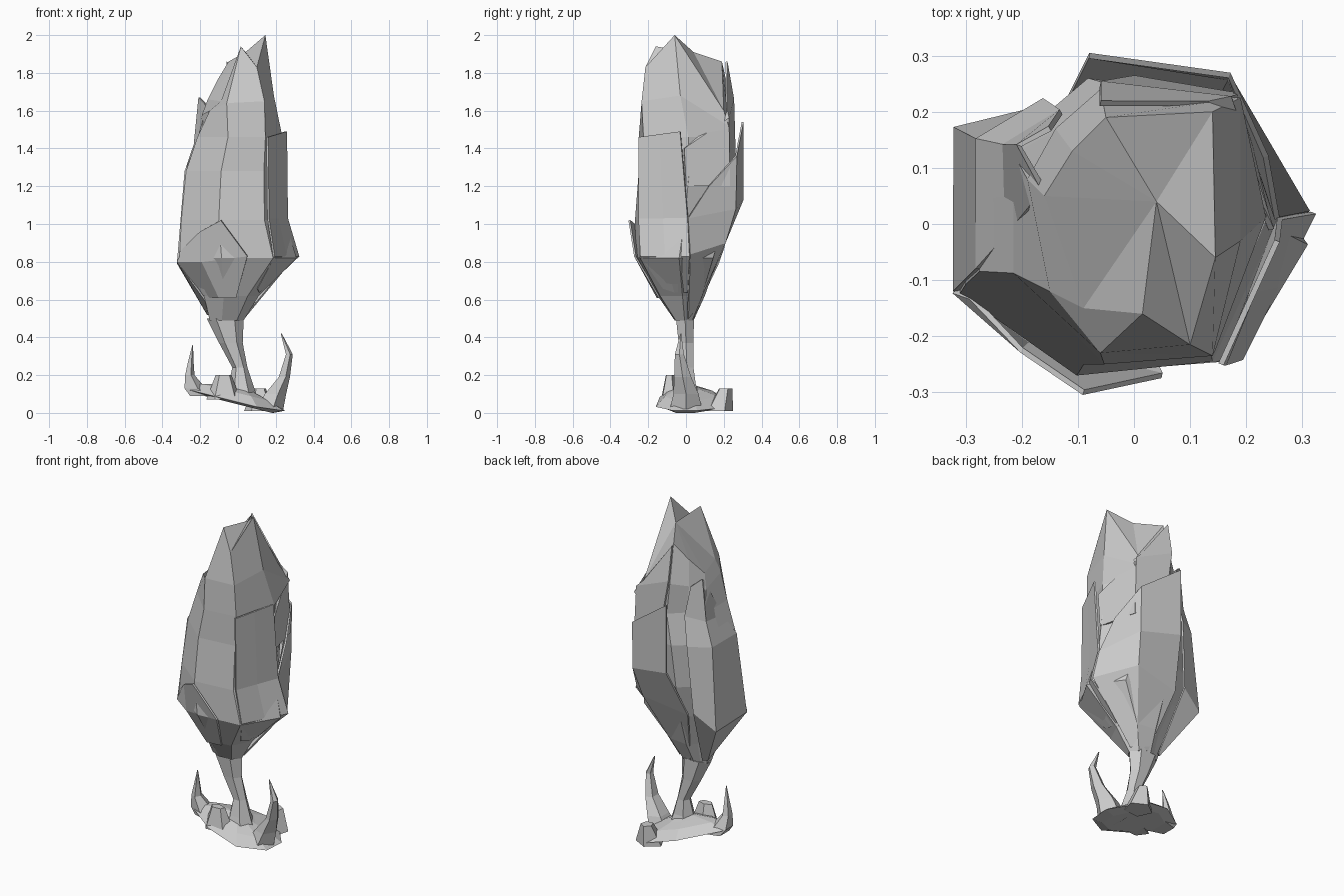
import bpy, bmesh, math


def finish(name, bm, thick=0.0):
    bmesh.ops.recalc_face_normals(bm, faces=bm.faces)
    me = bpy.data.meshes.new(name)
    bm.to_mesh(me)
    bm.free()
    ob = bpy.data.objects.new(name, me)
    bpy.context.collection.objects.link(ob)
    if thick:
        mod = ob.modifiers.new("thickness", 'SOLIDIFY')
        mod.thickness = thick
        mod.offset = 0
    return ob


def loft(name, rings, cap_centre=None):
    """Skin closed rings of equal point count; cap the ends."""
    bm = bmesh.new()
    rows = [[bm.verts.new(p) for p in r] for r in rings]
    n = len(rows[0])
    for a, b in zip(rows, rows[1:]):
        for i in range(n):
            j = (i + 1) % n
            bm.faces.new((a[i], a[j], b[j], b[i]))
    bm.faces.new(rows[0][::-1])
    if cap_centre:
        c = bm.verts.new(cap_centre)
        for i in range(n):
            bm.faces.new((rows[-1][i], rows[-1][(i + 1) % n], c))
    else:
        bm.faces.new(rows[-1])
    return finish(name, bm)


def petal(name, rows, thick=0.01):
    """Open sheet from rows of points: left edge, rib, right edge."""
    bm = bmesh.new()
    grid = [[bm.verts.new(p) for p in r] for r in rows]
    for a, b in zip(grid, grid[1:]):
        for i in range(len(a) - 1):
            bm.faces.new((a[i], a[i + 1], b[i + 1], b[i]))
    return finish(name, bm, thick)


def box_ring(shape, z, x0, x1, y0, y1):
    cx, cy, rx, ry = (x0 + x1) / 2, (y0 + y1) / 2, (x1 - x0) / 2, (y1 - y0) / 2
    return [(cx + u * rx, cy + v * ry, z) for u, v in shape]


def regular(n, turn=0.0):
    return [(math.cos(turn + math.tau * i / n), math.sin(turn + math.tau * i / n))
            for i in range(n)]


# closed bud: one irregular outline scaled up the height, sloping crown
outline = [(-1, -.35), (-.28, -1), (.6, -.9), (1, .05),
           (.58, .88), (-.25, 1), (-.6, .7), (-1, .5)]
levels = [(.49, -.15, .03, -.06, .04), (.62, -.18, .11, -.15, .10),
          (.82, -.31, .31, -.265, .17), (1.02, -.30, .25, -.27, .23),
          (1.28, -.275, .24, -.25, .26), (1.46, -.215, .235, -.25, .25)]
bud = [box_ring(outline, *lv) for lv in levels]
bud.append([(-.15, -.12, 1.6), (-.06, -.23, 1.64), (.14, -.235, 1.65), (.19, -.03, 1.68),
            (.19, .225, 1.52), (-.06, .24, 1.64), (-.14, .17, 1.62), (-.19, .08, 1.58)])
bud.append([(-.09, -.15, 1.65), (.015, -.16, 1.94), (.10, -.215, 1.83), (.145, -.06, 2.0),
            (.14, .20, 1.6), (-.05, .19, 1.86), (-.11, .13, 1.76), (-.16, .05, 1.66)])
loft("bud_core", bud, (.04, .04, 1.91))

# outer petals
petal("front_petal", [
    [(-.17, -.05, .61), (-.10, -.15, .61), (-.01, -.14, .61)],
    [(-.32, -.12, .8), (-.19, -.215, .8), (.05, -.27, .83)],
    [(-.29, -.13, .87), (-.20, -.225, .96), (-.09, -.30, 1.02)]])
petal("right_front_petal", [
    [(.10, -.12, .66), (.11, -.06, .64), (.12, .01, .64)],
    [(.19, -.24, .83), (.255, -.11, .83), (.32, .02, .83)],
    [(.16, -.25, 1.03), (.21, -.12, 1.03), (.26, .01, 1.03)],
    [(.155, -.25, 1.46), (.205, -.14, 1.475), (.255, -.03, 1.49)]])
petal("back_petal", [
    [(.03, .01, .5), (.02, .05, .55), (-.06, .04, .5)],
    [(.31, .02, .84), (.14, .205, .9), (-.14, .18, .85)],
    [(.255, .01, 1.03), (.17, .26, 1.08), (-.08, .30, 1.13)],
    [(.235, .12, 1.2), (.17, .265, 1.36), (-.08, .30, 1.54)]])
petal("left_petal", [
    [(-.14, .04, .52), (-.16, .02, .52), (-.16, -.05, .58)],
    [(-.19, .20, .88), (-.318, .17, .79), (-.318, -.12, .8)],
    [(-.16, .22, 1.28), (-.278, .15, 1.28), (-.278, -.08, 1.28)],
    [(-.13, .20, 1.45), (-.23, .14, 1.42), (-.225, -.02, 1.4)],
    [(-.15, .17, 1.62), (-.205, .14, 1.67), (-.16, .06, 1.62)]])
petal("right_upper_petal", [
    [(.24, .0, 1.2), (.185, .23, 1.2), (.0, .26, 1.3)],
    [(.245, -.01, 1.4), (.17, .225, 1.56), (-.06, .25, 1.66)],
    [(.20, .09, 1.48), (.13, .215, 1.6), (-.06, .215, 1.86)]])

# thin stem, narrowest just above the base
loft("stem", [box_ring(regular(6), *s) for s in
              [(.06, -.06, .11, -.09, .09), (.15, -.05, .08, -.06, .06),
               (.24, -.03, .05, -.035, .045), (.37, -.10, .025, -.045, .045),
               (.50, -.165, .03, -.06, .05)]])

# tilted root plate, domed towards the stem
rim = [(-.28, -.04), (-.1, -.14), (.1, -.16), (.24, -.07),
       (.25, .06), (.1, .24), (-.07, .2), (-.27, .04)]


def plate_ring(scale, lift):
    return [(x * scale, y * scale, max(0, .045 - .25 * x * scale) + lift)
            for x, y in rim]


loft("root_plate", [plate_ring(.75, 0), plate_ring(1, .012), plate_ring(.7, .06),
                    plate_ring(.4, .08)], (.02, 0, .15))

# two hooked claws rising from the plate
loft("left_claw", [box_ring(regular(5), *s) for s in
                   [(.09, -.27, -.10, -.08, .07), (.13, -.295, -.17, -.07, .05),
                    (.20, -.285, -.23, -.06, .01), (.27, -.268, -.235, -.05, -.01),
                    (.36, -.242, -.238, -.045, -.04)]])
loft("right_claw", [box_ring(regular(5), *s) for s in
                    [(.02, .08, .24, -.09, .09), (.10, .13, .255, -.07, .07),
                     (.19, .21, .275, -.065, .03), (.31, .25, .29, -.06, -.01),
                     (.42, .226, .232, -.03, -.025)]])

# lumps on the rim
for name, base, top in [
        ("front_lump", (.07, -.17, .02, -.14, -.03), (.20, -.12, -.03, -.11, -.06)),
        ("back_lump", (.01, .03, .2, .10, .25), (.13, .08, .15, .17, .245))]:
    loft(name, [box_ring(regular(5, .4), *base), box_ring(regular(5, .4), *top)])
